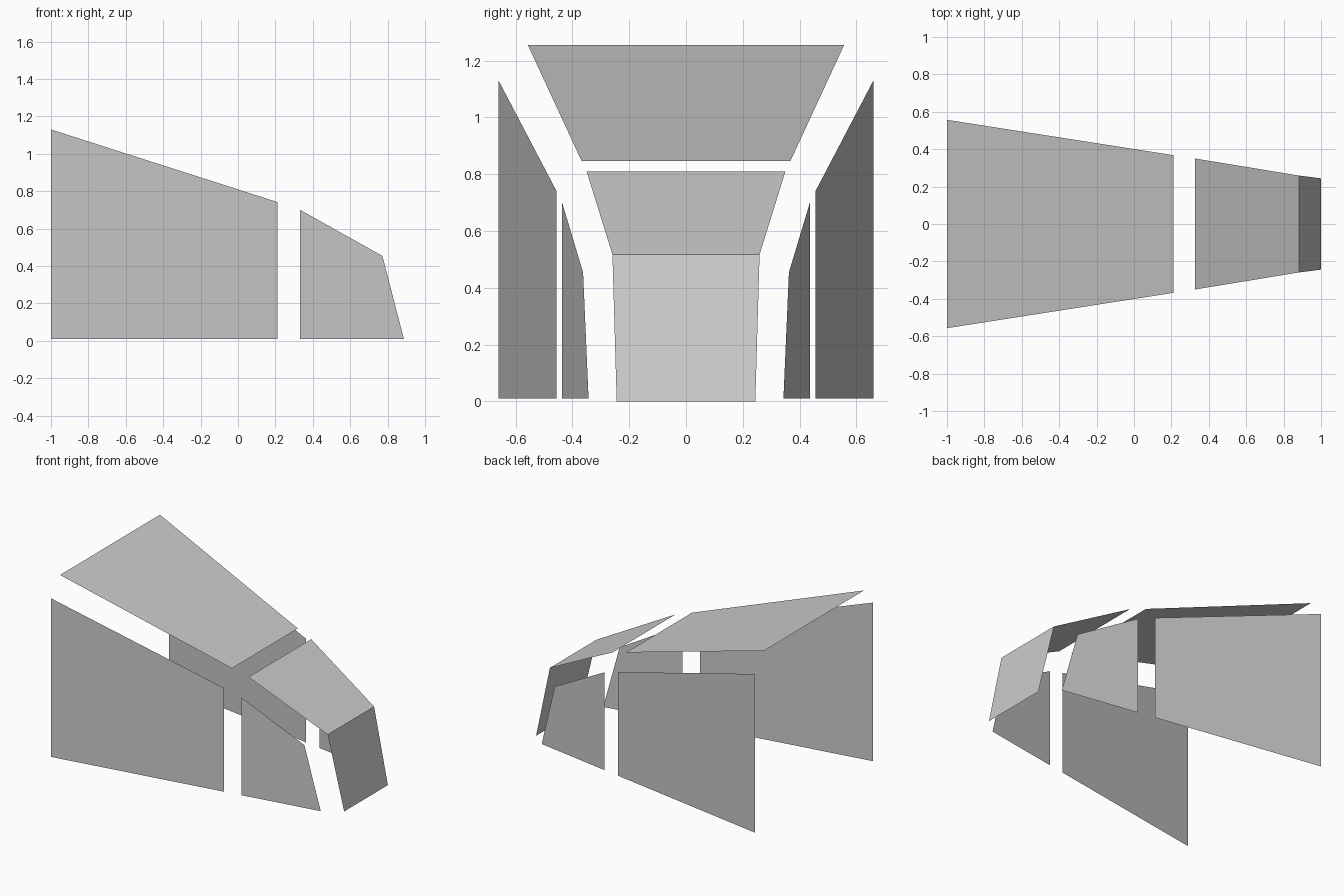
import bpy

if "Cube" in bpy.data.objects:
    bpy.data.objects.remove(bpy.data.objects["Cube"])


def panel_object(name, verts, faces):
    mesh = bpy.data.meshes.new(name)
    mesh.from_pydata(verts, [], faces)
    mesh.update()
    obj = bpy.data.objects.new(name, mesh)
    bpy.context.collection.objects.link(obj)
    return obj


def strip(name, stations):
    """Chain of flat panels across the centre line; stations are (x, z, half width)."""
    verts = []
    for x, z, w in stations:
        verts += [(x, -w, z), (x, w, z)]
    faces = [(2 * i, 2 * i + 2, 2 * i + 3, 2 * i + 1) for i in range(len(stations) - 1)]
    return panel_object(name, verts, faces)


def side_pair(name, outline):
    """Upright side panel from an (x, z) outline on the tapering side plane, mirrored."""
    def side_y(x):
        return -(0.66 - 0.168 * (x + 1))
    verts = [(x, side_y(x), z) for x, z in outline]
    obj = panel_object(name, verts, [tuple(range(len(verts)))])
    mirror = obj.modifiers.new("Mirror", 'MIRROR')
    mirror.use_axis = (False, True, False)
    return obj


# Sloping rear top panel
strip("rear_top_panel", [(-1.0, 1.255, 0.557), (0.21, 0.847, 0.368)])

# Forward top panel folding down into the nose panel
strip("front_top_and_nose", [(0.327, 0.81, 0.35), (0.882, 0.517, 0.259), (1.0, 0.0, 0.244)])

# Large rear side panels
side_pair("rear_side_panels", [(-1.0, 0.01), (0.21, 0.01), (0.21, 0.742), (-1.0, 1.13)])

# Small front side panels
side_pair("front_side_panels", [(0.332, 0.01), (0.887, 0.01), (0.772, 0.454), (0.332, 0.70)])
